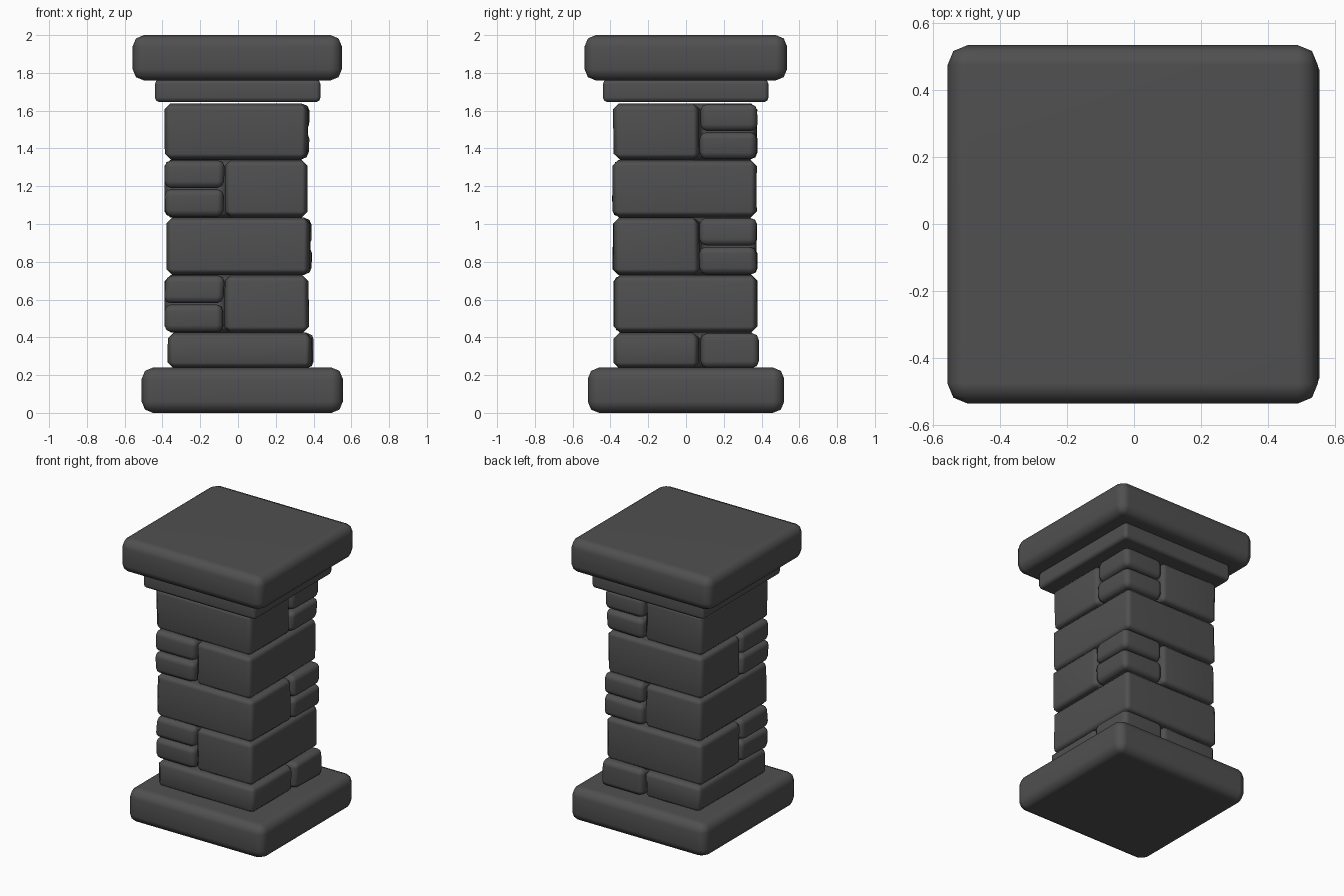
import bpy, bmesh, math, random
from mathutils import Vector

if "Cube" in bpy.data.objects:
    bpy.data.objects.remove(bpy.data.objects["Cube"])

random.seed(4)
stone = bpy.data.materials.new("dark grey stone")
stone.diffuse_color = (0.08, 0.08, 0.08, 1)
stone.use_nodes = True
stone.node_tree.nodes["Principled BSDF"].inputs["Base Color"].default_value = stone.diffuse_color


def prism(name, outline, z0, z1, bevel, segments=1, jitter=0.0):
    """Extrude an outline upwards, round its edges and roughen its corners."""
    bm = bmesh.new()
    bottom = [bm.verts.new((x, y, z0)) for x, y in outline]
    face = bm.faces.new(bottom)
    up = bmesh.ops.extrude_face_region(bm, geom=[face])["geom"]
    for v in up:
        if isinstance(v, bmesh.types.BMVert):
            v.co.z = z1
    bmesh.ops.recalc_face_normals(bm, faces=bm.faces)
    for v in bm.verts:
        v.co += Vector((random.uniform(-jitter, jitter),
                        random.uniform(-jitter, jitter), 0))
    bmesh.ops.bevel(bm, geom=bm.edges[:], offset=bevel, segments=segments,
                    profile=0.5, affect='EDGES', clamp_overlap=True)
    bmesh.ops.recalc_face_normals(bm, faces=bm.faces)
    mesh = bpy.data.meshes.new(name)
    bm.to_mesh(mesh)
    bm.free()
    mesh.materials.append(stone)
    ob = bpy.data.objects.new(name, mesh)
    bpy.context.collection.objects.link(ob)
    bpy.ops.object.select_all(action='DESELECT')
    ob.select_set(True)
    bpy.context.view_layer.objects.active = ob
    bpy.ops.object.shade_smooth_by_angle(angle=math.radians(50))
    mod = ob.modifiers.new("even shading", 'WEIGHTED_NORMAL')
    mod.keep_sharp = True
    return ob


def rect(x0, x1, y0, y1):
    return [(x0, y0), (x1, y0), (x1, y1), (x0, y1)]


# Base slab, neck slab and cap slab
prism("base_slab", rect(-0.51, 0.555, -0.52, 0.52), 0.0, 0.24, 0.06, 2)
prism("neck_slab", rect(-0.44, 0.437, -0.44, 0.437), 1.645, 1.765, 0.025, 2)
prism("cap_slab", rect(-0.558, 0.55, -0.537, 0.535), 1.76, 2.0, 0.06, 2)

# Courses: extents, then the number of small stones in the notched corner
courses = [
    (-0.37, 0.39, -0.385, 0.38, 0.235, 0.425, 1),
    (-0.387, 0.375, -0.38, 0.38, 0.425, 0.73, 2),
    (-0.38, 0.38, -0.387, 0.375, 0.73, 1.035, 2),
    (-0.387, 0.367, -0.387, 0.375, 1.035, 1.34, 2),
    (-0.387, 0.367, -0.385, 0.375, 1.34, 1.638, 2),
]
N = 0.07   # notch position
for i, (x0, x1, y0, y1, z0, z1, count) in enumerate(courses):
    # L-shaped block, notched at back right or front left in turn
    if i % 2 == 0:
        outline = [(x0, y0), (x1, y0), (x1, N), (N, N), (N, y1), (x0, y1)]
        corner = rect(N + 0.005, x1 + 0.008, N + 0.005, y1)
    else:
        outline = [(x1, y1), (x0, y1), (x0, -N), (-N, -N), (-N, y0), (x1, y0)]
        corner = rect(x0, -N - 0.005, y0, -N - 0.005)
    prism(f"course_{i + 1}_block", outline, z0, z1, 0.032, 1, 0.004)
    # Small stones stacked in the notch
    step = (z1 - z0) / count
    for k in range(count):
        prism(f"course_{i + 1}_small_stone_{k + 1}", corner,
              z0 + k * step + 0.003, z0 + (k + 1) * step - 0.003, 0.035, 2, 0.006)
